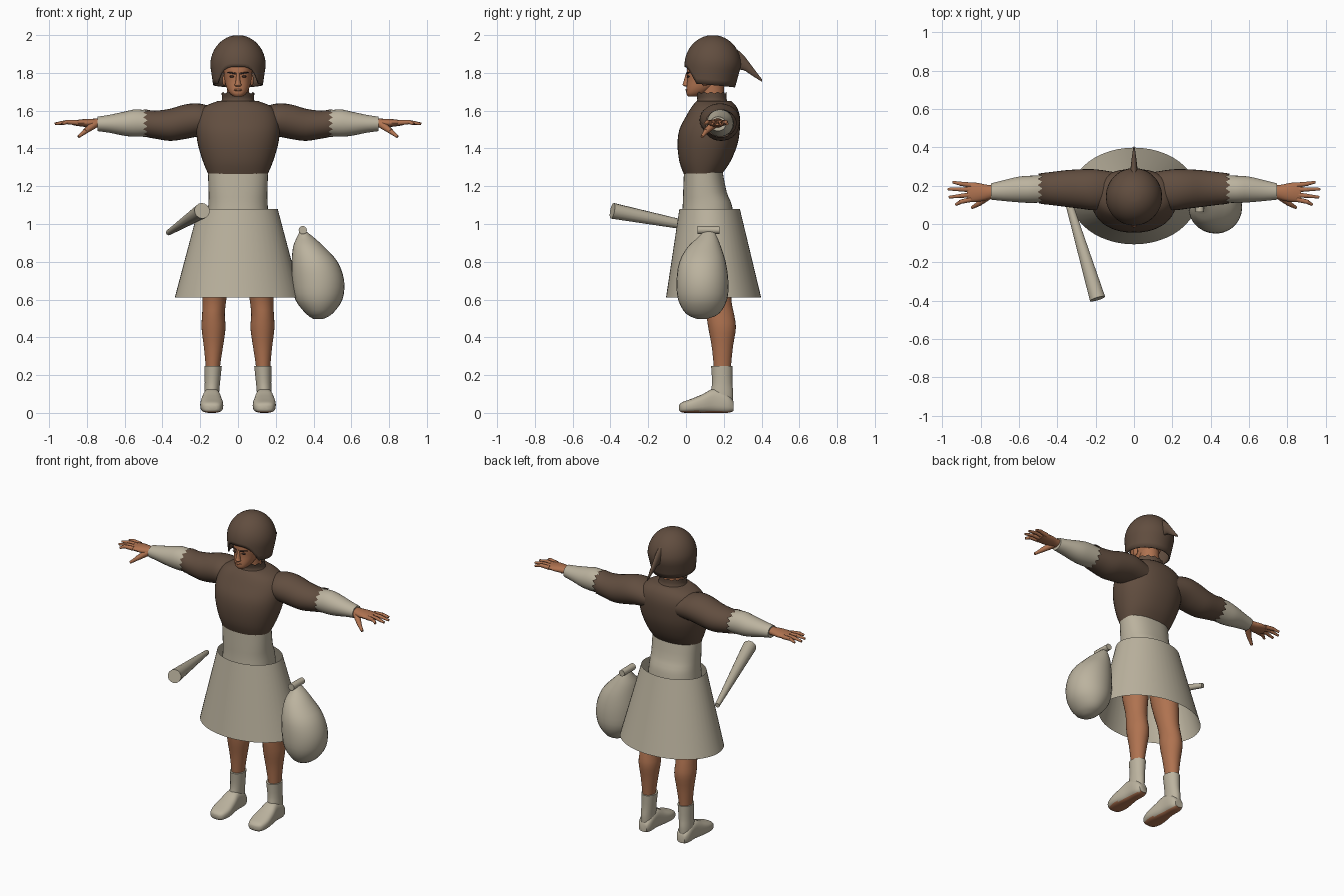
import bpy, bmesh, math
from mathutils import Vector

cube = bpy.data.objects.get("Cube")
if cube:
    bpy.data.objects.remove(cube)


def material(name, rgb):
    m = bpy.data.materials.new(name)
    m.use_nodes = True
    m.diffuse_color = (*rgb, 1)
    m.node_tree.nodes["Principled BSDF"].inputs["Base Color"].default_value = (*rgb, 1)
    return m


BROWN = material("brown wool", (0.12, 0.075, 0.05))
SKIN = material("skin", (0.43, 0.17, 0.08))
LINEN = material("pale linen", (0.5, 0.45, 0.345))
DARK = material("dark hair", (0.05, 0.025, 0.018))


def finish(name, bm, *mats, angle=50):
    bmesh.ops.recalc_face_normals(bm, faces=bm.faces)
    mesh = bpy.data.meshes.new(name)
    bm.to_mesh(mesh)
    bm.free()
    ob = bpy.data.objects.new(name, mesh)
    bpy.context.collection.objects.link(ob)
    for m in mats:
        mesh.materials.append(m)
    bpy.ops.object.select_all(action="DESELECT")
    ob.select_set(True)
    bpy.context.view_layer.objects.active = ob
    bpy.ops.object.shade_smooth_by_angle(angle=math.radians(angle))
    return ob


def spline(rows, steps):
    """Catmull-Rom interpolation between the given cross-sections."""
    out = []
    for i in range(len(rows) - 1):
        quad = zip(rows[max(i - 1, 0)], rows[i], rows[i + 1], rows[min(i + 2, len(rows) - 1)])
        quad = list(quad)
        for s in range(steps):
            t = s / steps
            out.append([b + t / 2 * (c - a + t * (2*a - 5*b + 4*c - d + t * (3*(b - c) + d - a)))
                        for a, b, c, d in quad])
    return out + [rows[-1]]


def skin_rings(bm, rings):
    for r, s in zip(rings, rings[1:]):
        for i in range(len(r)):
            j = (i + 1) % len(r)
            bm.faces.new((r[i], r[j], s[j], s[i]))


def loft(name, rows, mat, axis="z", side=1, n=28, power=2.0, steps=3, caps=True, jag=0, extra=None):
    """Rows are (position, a min, a max, b min, b max) along the axis."""
    bm = bmesh.new()
    rings = []
    rows = spline(rows, steps)
    for k, (p, a0, a1, b0, b1) in enumerate(rows):
        ring = []
        for i in range(n):
            t = math.tau * i / n
            c, s = math.cos(t), math.sin(t)
            a = (a0 + a1) / 2 + (a1 - a0) / 2 * math.copysign(abs(c) ** (2 / power), c)
            b = (b0 + b1) / 2 + (b1 - b0) / 2 * math.copysign(abs(s) ** (2 / power), s)
            q = p + (jag * (-1) ** i if k == len(rows) - 1 else 0)
            x, y, z = {"z": (a, b, q), "x": (q, a, b), "y": (a, q, b)}[axis]
            ring.append(bm.verts.new((x * side, y, z)))
        rings.append(ring)
    skin_rings(bm, rings)
    if caps:
        bm.faces.new(rings[0])
        bm.faces.new(rings[-1])
    if extra:
        bmesh.ops.recalc_face_normals(bm, faces=bm.faces)
        for f in bm.faces:
            f.material_index = int(f.normal.z < -0.8)
    return finish(name, bm, *([mat, extra] if extra else [mat]))


def sym(*rows):
    """Rows symmetric in x: (z, half width, y front, y back)."""
    return [(z, -w, w, f, b) for z, w, f, b in rows]


def rod(name, p, q, r0, r1, mat, n=12, side=1):
    p, q = (Vector((v[0] * side, v[1], v[2])) for v in (p, q))
    bm = bmesh.new()
    bmesh.ops.create_cone(bm, cap_ends=True, segments=n, radius1=r0, radius2=r1, depth=(q - p).length)
    turn = (q - p).to_track_quat("Z", "Y").to_matrix().to_4x4()
    turn.translation = (p + q) / 2
    bm.transform(turn)
    return finish(name, bm, mat)


def ball(name, c, size, mat):
    bm = bmesh.new()
    bmesh.ops.create_uvsphere(bm, u_segments=14, v_segments=10, radius=1)
    for v in bm.verts:
        v.co = [c[i] + v.co[i] * size[i] for i in range(3)]
    return finish(name, bm, mat)


# Clothing on the body
loft("tunic", sym((1.265, .158, -.012, .19), (1.33, .185, -.035, .235), (1.42, .212, -.045, .272),
                  (1.5, .222, -.035, .285), (1.57, .215, 0, .285), (1.62, .18, .03, .268),
                  (1.65, .11, .055, .24)), BROWN, power=2.2, n=40)
loft("collar", sym((1.63, .1, .045, .23), (1.66, .085, .06, .215), (1.695, .088, .05, .215)),
     BROWN, caps=False, jag=.005)
loft("waist", sym((.95, .17, -.03, .255), (1.09, .158, -.018, .245), (1.17, .156, -.015, .215),
                  (1.3, .16, -.01, .19)), LINEN, power=2.3, n=36)
loft("skirt", sym((.61, .335, -.106, .398), (1.08, .21, -.035, .285)), LINEN, n=48, steps=1, caps=False)

# Head and face
loft("head", sym((1.675, .022, .012, .06), (1.69, .042, .002, .1), (1.72, .06, .002, .15),
                 (1.76, .071, .006, .2), (1.8, .076, .004, .22), (1.85, .078, .01, .23),
                 (1.91, .07, .04, .21), (1.95, .03, .09, .17)), SKIN, power=2.3)
loft("neck", sym((1.6, .075, .07, .22), (1.66, .06, .075, .205), (1.77, .06, .08, .2)), SKIN)
loft("nose", sym((1.728, .012, -.004, .02), (1.736, .019, -.018, .02), (1.75, .013, -.014, .02),
                 (1.8, .008, .0, .02)), SKIN, n=12)
ball("lips", (0, .004, 1.71), (.024, .008, .006), SKIN)
for s, label in ((1, "left"), (-1, "right")):
    ball(label + "_eye", (s * .032, .012, 1.781), (.014, .008, .006), DARK)
    rod(label + "_eyebrow", (.014, .004, 1.797), (.055, .018, 1.803), .005, .003, DARK, 8, s)
    ball(label + "_ear", (s * .073, .1, 1.76), (.01, .02, .03), SKIN)

# Hood with an arched face opening
bm = bmesh.new()
cols, levels, rings = 48, 14, []
for k in range(1, levels + 1):
    ring = []
    for i in range(cols):
        t = math.tau * i / cols
        x, f = math.sin(t), math.cos(t)
        rim = 1.735 + .012 * f
        if f > 0:
            rim += .085 * max(0, 1 - (x * .147 / .115) ** 4)
        z = 2 - (2 - rim) * (1 - math.cos(k / levels * math.pi / 2))
        if z > 1.84:
            r = .147 * math.sqrt(1 - ((z - 1.84) / .16) ** 2)
        else:
            r = .147 - (1.84 - z) * (.15 - .12 * f)
        ring.append(bm.verts.new((x * r, .142 - f * r * 1.02, z)))
    rings.append(ring)
skin_rings(bm, rings)
bm.faces.new(rings[0])
hood = finish("hood", bm, BROWN)
shell = hood.modifiers.new("thickness", "SOLIDIFY")
shell.thickness = .008
loft("hood_tail", [(.25, -.022, .022, 1.81, 1.94), (.3, -.017, .017, 1.815, 1.9),
                   (.35, -.011, .011, 1.785, 1.835), (.403, -.003, .003, 1.752, 1.765)],
     BROWN, axis="y", n=14)

# Arms, hands, legs and boots
for s, label in ((1, "left_"), (-1, "right_")):
    loft(label + "sleeve", [(.1, .09, .27, 1.47, 1.61), (.2, .072, .285, 1.465, 1.637),
                            (.28, .08, .285, 1.45, 1.633), (.36, .09, .28, 1.44, 1.61),
                            (.44, .1, .27, 1.452, 1.6), (.49, .105, .265, 1.46, 1.607)],
         BROWN, "x", s, caps=False, jag=.012)
    loft(label + "forearm", [(.42, .115, .255, 1.47, 1.59), (.53, .11, .252, 1.462, 1.607),
                             (.6, .113, .247, 1.467, 1.595), (.68, .12, .228, 1.483, 1.578),
                             (.745, .127, .212, 1.492, 1.568)], LINEN, "x", s)
    loft(label + "palm", [(.72, .14, .2, 1.51, 1.56), (.77, .125, .205, 1.512, 1.557),
                          (.82, .115, .215, 1.515, 1.555), (.87, .115, .215, 1.522, 1.548)],
         SKIN, "x", s, n=16)
    for f, (y, tip, end) in enumerate(((.128, .1, .93), (.152, .14, .965),
                                       (.179, .182, .97), (.203, .218, .945))):
        rod(f"{label}finger_{f + 1}", (.85, y, 1.536), (.91, (y + tip) / 2, 1.54), .014, .011, SKIN, 10, s)
        rod(f"{label}fingertip_{f + 1}", (.905, (y + tip) / 2, 1.54), (end, tip, 1.53), .011, .007, SKIN, 10, s)
    rod(label + "thumb", (.755, .15, 1.53), (.81, .105, 1.49), .022, .014, SKIN, 10, s)
    rod(label + "thumb_tip", (.805, .108, 1.493), (.845, .085, 1.462), .014, .008, SKIN, 10, s)
    loft(label + "leg", [(.2, .1, .168, .15, .235), (.27, .092, .173, .145, .24), (.36, .078, .182, .135, .25),
                         (.45, .066, .193, .118, .264), (.52, .07, .19, .108, .255), (.6, .062, .187, .1, .24),
                         (.75, .04, .19, .06, .24), (1, .01, .17, .03, .24)], SKIN, side=s)
    loft(label + "boot_shaft", [(.02, .1, .178, .13, .245), (.1, .1, .178, .13, .25),
                                (.16, .095, .176, .138, .245), (.247, .086, .178, .133, .246)], LINEN, side=s)
    loft(label + "boot_foot", [(-.037, .115, .155, .015, .04), (-.022, .092, .186, .002, .056),
                               (.03, .078, .2, 0, .075), (.09, .083, .196, 0, .1), (.15, .092, .186, 0, .128),
                               (.22, .095, .183, 0, .1), (.252, .11, .167, .01, .06)],
         LINEN, "y", s, power=2.8, extra=SKIN)

# Sack with its tied neck
loft("sack", [(.497, .4, .45, .06, .11), (.525, .36, .5, .0, .175), (.6, .303, .553, -.042, .218),
              (.7, .286, .562, -.05, .224), (.8, .284, .527, -.035, .21), (.88, .292, .455, .01, .185),
              (.93, .312, .4, .065, .165), (.96, .326, .362, .09, .15)], LINEN)
rod("sack_knot", (.343, .062, .968), (.343, .178, .968), .022, .02, LINEN)

# Club hanging beside the skirt
rod("club", (-.19, -.39, 1.07), (-.367, .2, .955), .042, .015, LINEN, 14)
